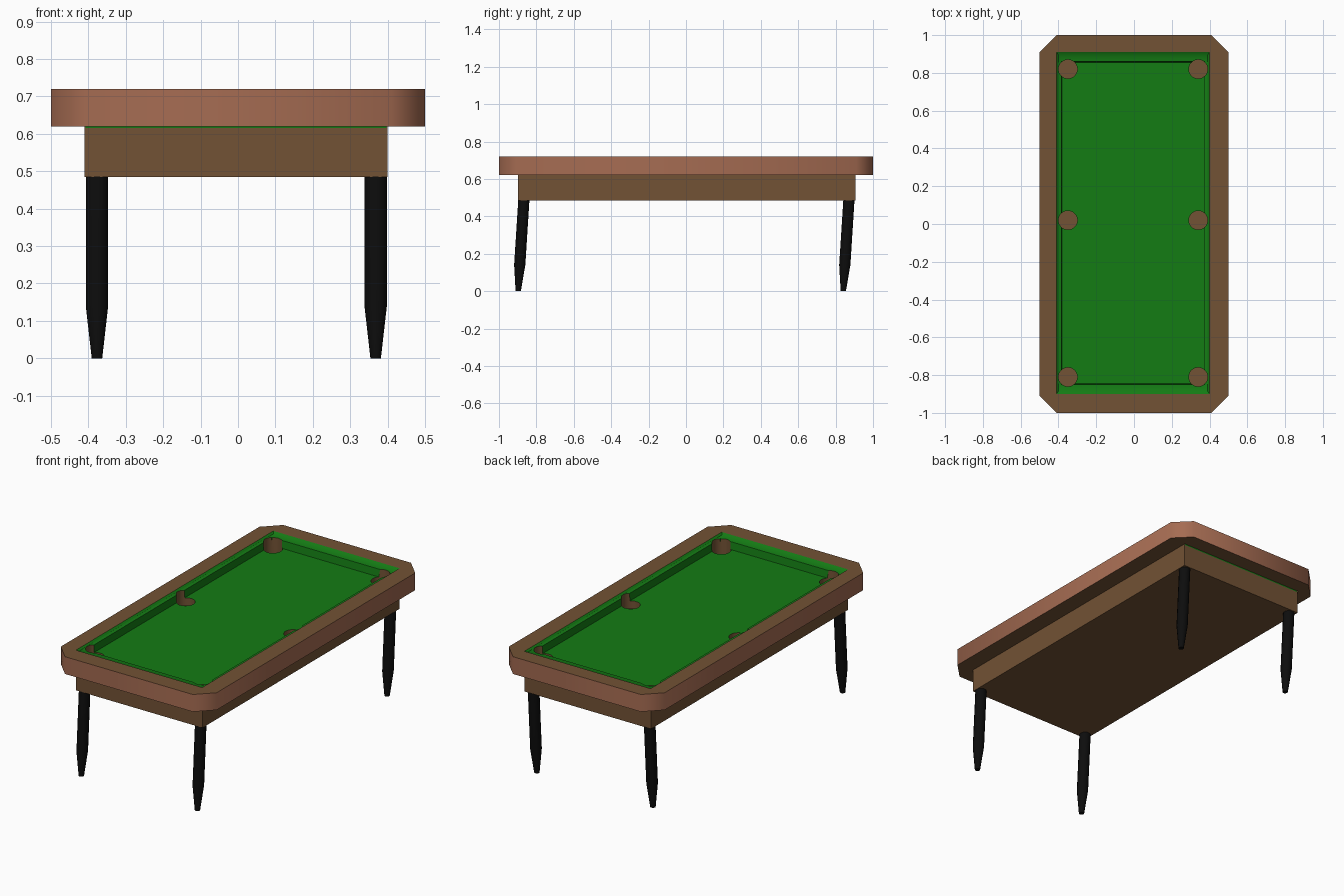
import bpy, bmesh
from math import sin, cos, tau, radians

if "Cube" in bpy.data.objects:
    bpy.data.objects.remove(bpy.data.objects["Cube"])


def material(name, rgb):
    m = bpy.data.materials.new(name)
    m.diffuse_color = (*rgb, 1)
    m.use_nodes = True
    m.node_tree.nodes["Principled BSDF"].inputs["Base Color"].default_value = m.diffuse_color
    return m


wood = material("wood", (0.17, 0.085, 0.035))
edge_wood = material("edge_wood", (0.38, 0.15, 0.085))
felt = material("felt", (0.007, 0.2, 0.007))
black = material("black", (0.004, 0.004, 0.004))


def add_loft(bm, loops, bottom=True, top=True, mats=None):
    """Skin counter-clockwise loops of equal length, in order."""
    rings = [[bm.verts.new(p) for p in loop] for loop in loops]
    n = len(rings[0])
    for k, (a, b) in enumerate(zip(rings, rings[1:])):
        for i in range(n):
            j = (i + 1) % n
            f = bm.faces.new((a[i], a[j], b[j], b[i]))
            f.material_index = mats[k] if mats else 0
    if bottom:
        bm.faces.new(rings[0][::-1])
    if top:
        bm.faces.new(rings[-1])


def make(name, bm, mats, angle=None):
    bmesh.ops.remove_doubles(bm, verts=bm.verts[:], dist=1e-5)
    me = bpy.data.meshes.new(name)
    bm.to_mesh(me)
    bm.free()
    for m in mats:
        me.materials.append(m)
    ob = bpy.data.objects.new(name, me)
    bpy.context.collection.objects.link(ob)
    if angle:
        smooth(ob, angle)
    return ob


def activate(ob):
    bpy.ops.object.select_all(action='DESELECT')
    ob.select_set(True)
    bpy.context.view_layer.objects.active = ob


def smooth(ob, angle):
    activate(ob)
    bpy.ops.object.shade_smooth_by_angle(angle=radians(angle))


def octagon(x, y, c, z):
    (x0, x1), (y0, y1) = x, y
    return [(x0 + c, y0, z), (x1 - c, y0, z), (x1, y0 + c, z), (x1, y1 - c, z),
            (x1 - c, y1, z), (x0 + c, y1, z), (x0, y1 - c, z), (x0, y0 + c, z)]


IX, IY = (-0.41, 0.40), (-0.90, 0.91)     # inner opening


def rect(ix, iy, z):
    x0, x1, y0, y1 = IX[0] + ix, IX[1] - ix, IY[0] + iy, IY[1] - iy
    return [(x0, y0, z), (x1, y0, z), (x1, y1, z), (x0, y1, z)]


def circle(x, y, z, r, n):
    return [(x + r * cos(tau * (i + .5) / n), y + r * sin(tau * (i + .5) / n), z)
            for i in range(n)]


# Rim with chamfered corners; the outer band is a redder wood
bm = bmesh.new()
add_loft(bm, [octagon(IX, IY, 0, 0.62), octagon((-0.5, 0.5), (-1, 1), 0.09, 0.62),
              octagon((-0.5, 0.5), (-1, 1), 0.09, 0.72), octagon(IX, IY, 0, 0.72)],
         False, False, [0, 1, 0])
make("rim", bm, [wood, edge_wood], 50)

# Body below the rim
bm = bmesh.new()
add_loft(bm, [rect(0, 0.003, 0.485), rect(0, 0.003, 0.62)], True, False)
make("body", bm, [wood])

# Felt bed with raised cushions
bm = bmesh.new()
add_loft(bm, [rect(0.004, 0.004, 0.58), rect(0, 0, 0.72), rect(0.01, 0.015, 0.711),
              rect(0.026, 0.05, 0.708), rect(0.028, 0.055, 0.665)])
bed = make("felt_bed", bm, [felt])

# Six pockets cut into the felt
bm = bmesh.new()
for x in (-0.35, 0.34):
    for y in (-0.81, 0.02, 0.82):
        add_loft(bm, [circle(x, y, 0.62, 0.05, 24), circle(x, y, 0.8, 0.05, 24)])
cutter = make("pocket_cutter", bm, [wood])
cutter.hide_render = True
mod = bed.modifiers.new("pockets", 'BOOLEAN')
mod.operation = 'DIFFERENCE'
mod.solver = 'EXACT'
mod.material_mode = 'TRANSFER'
mod.object = cutter
activate(bed)
bpy.ops.object.modifier_apply(modifier=mod.name)
bpy.data.objects.remove(cutter)
smooth(bed, 30)

# Four tapered legs, leaning slightly towards the front
for x, side in ((-0.377, "left"), (0.368, "right")):
    for y, end in ((-0.867, "front"), (0.871, "back")):
        bm = bmesh.new()
        add_loft(bm, [circle(x, y - 0.03, 0, 0.0145, 12),
                      circle(x, y - 0.022, 0.14, 0.031, 12),
                      circle(x, y, 0.487, 0.031, 12)])
        make(f"{end}_{side}_leg", bm, [black], 40)
